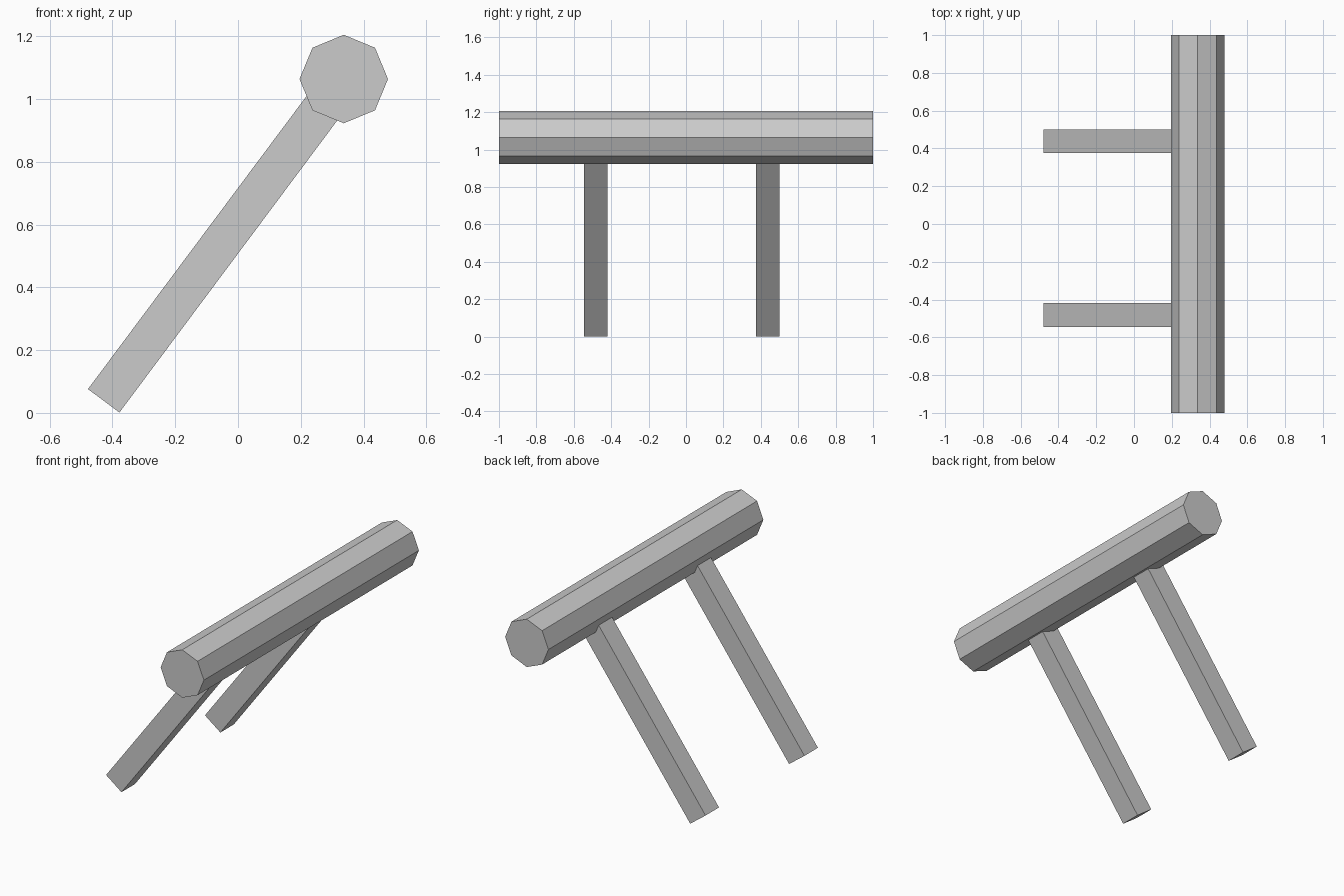
import bpy
from math import radians
from mathutils import Vector

if "Cube" in bpy.data.objects:
    bpy.data.objects.remove(bpy.data.objects["Cube"])

LOG_CENTRE = Vector((0.337, 0, 1.064))
FOOT = Vector((-0.428, 0, 0.0385))
LEG_WIDTH = 0.125

# Octagonal log lying along y, corners pointing up and sideways
bpy.ops.mesh.primitive_cylinder_add(vertices=8, radius=0.141, depth=2,
                                    location=LOG_CENTRE, rotation=(radians(90), 0, 0))
bpy.context.object.name = "log"


# Slanted square legs running from the foot to the log's axis
def add_leg(name, y):
    axis = LOG_CENTRE - FOOT
    middle = (LOG_CENTRE + FOOT) / 2
    bpy.ops.mesh.primitive_cube_add(size=1, location=(middle.x, y, middle.z))
    leg = bpy.context.object
    leg.name = name
    leg.scale = (LEG_WIDTH, LEG_WIDTH, axis.length)
    leg.rotation_euler = Vector((0, 0, 1)).rotation_difference(axis).to_euler()


add_leg("front_leg", -0.482)
add_leg("back_leg", 0.438)
